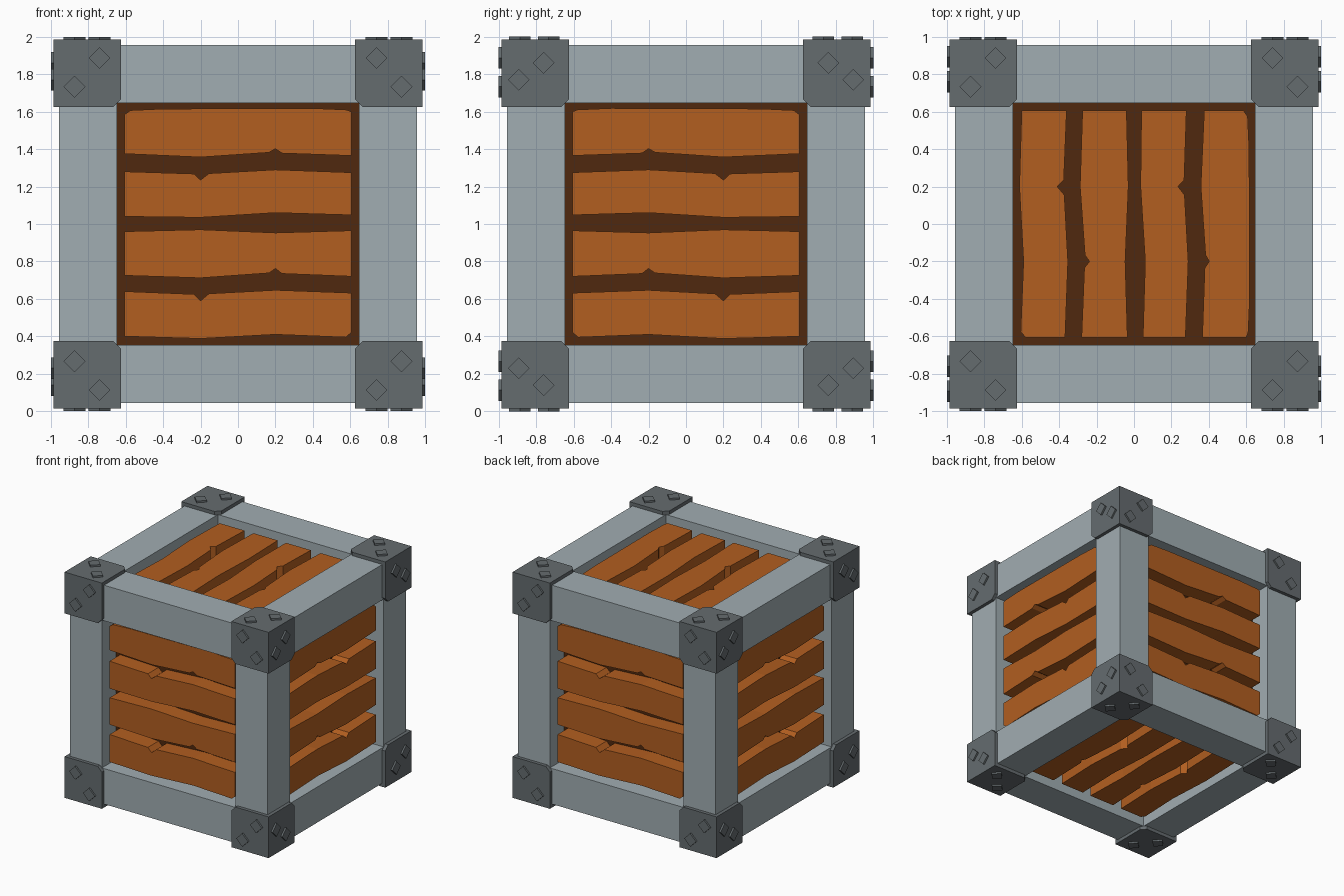
import bpy, bmesh, math
from mathutils import Matrix, Vector

if "Cube" in bpy.data.objects:
    bpy.data.objects.remove(bpy.data.objects["Cube"])

C = Vector((0, 0, 1))  # crate centre


def mat(name, rgb):
    m = bpy.data.materials.new(name)
    m.diffuse_color = (*rgb, 1)
    m.use_nodes = True
    m.node_tree.nodes["Principled BSDF"].inputs["Base Color"].default_value = m.diffuse_color
    return m


WOOD = mat("orange wood", (0.445, 0.112, 0.0144))
DARK = mat("dark wood", (0.08, 0.022, 0.0044))
STEEL = mat("light steel", (0.356, 0.418, 0.445))
IRON = mat("dark iron", (0.13, 0.15, 0.159))


def finish(bm, name, m):
    bmesh.ops.recalc_face_normals(bm, faces=bm.faces)
    me = bpy.data.meshes.new(name)
    bm.to_mesh(me)
    bm.free()
    me.materials.append(m)
    ob = bpy.data.objects.new(name, me)
    ob.location = C
    bpy.context.collection.objects.link(ob)
    return ob


def box(bm, lo, hi):
    lo, hi = Vector(lo), Vector(hi)
    s = hi - lo
    return bmesh.ops.create_cube(
        bm, size=1, matrix=Matrix.Translation((lo + hi) / 2) @ Matrix.Diagonal((*s, 1)))["verts"]


def axis_point(axis, n, a, b):
    p = [a, b]
    p.insert(axis, n)
    return Vector(p)


# Dark inner box behind the planks
bm = bmesh.new()
box(bm, (-0.76,) * 3, (0.76,) * 3)
finish(bm, "inner_box", DARK)

# Twelve frame beams
for axis in range(3):
    for s in (-1, 1):
        for t in (-1, 1):
            bm = bmesh.new()
            box(bm, axis_point(axis, -0.75, s * 0.8 - 0.155, t * 0.8 - 0.155),
                axis_point(axis, 0.75, s * 0.8 + 0.155, t * 0.8 + 0.155))
            finish(bm, "frame_beam_" + "xyz"[axis], STEEL)

# Eight corner blocks with chamfered inner edges, and two diamond bolts per outer face
BOLTS = {0: [(0.76, 0.86), (0.893, 0.77)],
         1: [(0.74, 0.887), (0.873, 0.733)],
         2: [(0.74, 0.887), (0.873, 0.733)]}
for sx in (-1, 1):
    for sy in (-1, 1):
        for sz in (-1, 1):
            flip = Matrix.Diagonal((sx, sy, sz))
            bm = bmesh.new()
            vs = box(bm, (0.625,) * 3, (0.985,) * 3)
            inner = min(vs, key=lambda v: sum(v.co))
            bmesh.ops.bevel(bm, geom=list(inner.link_edges), offset=0.04,
                            segments=1, affect='EDGES')
            for v in bm.verts:
                v.co = flip @ v.co
            finish(bm, "corner_block", IRON)

            bm = bmesh.new()
            r = 0.058
            for axis, spots in BOLTS.items():
                for a, b in spots:
                    rings = [[bm.verts.new(flip @ axis_point(axis, n, a + da, b + db))
                              for da, db in ((r, 0), (0, r), (-r, 0), (0, -r))]
                             for n in (0.975, 1.0)]
                    bm.faces.new(rings[0])
                    bm.faces.new(rings[1])
                    for i in range(4):
                        j = (i + 1) % 4
                        bm.faces.new((rings[0][i], rings[0][j], rings[1][j], rings[1][i]))
            finish(bm, "corner_bolts", IRON)

# Plank outlines (along, across): wavy edges with small V nicks
PLANKS = [
    [(-.605, .585), (-.575, .607), (-.4, .615), (.4, .618), (.58, .61), (.605, .6),
     (.605, .365), (.235, .378), (.2, .402), (.165, .382), (-.2, .357), (-.605, .375)],
    [(-.605, .28), (-.235, .268), (-.2, .235), (-.155, .27), (.2, .29), (.605, .275),
     (.605, .048), (.2, .06), (-.2, .035), (-.605, .04)],
    [(-.605, -.04), (-.2, -.03), (.2, -.047), (.605, -.035),
     (.605, -.28), (.235, -.265), (.2, -.238), (.165, -.262), (-.2, -.288), (-.605, -.275)],
    [(-.605, -.36), (-.235, -.375), (-.2, -.41), (-.155, -.372), (.2, -.353), (.605, -.368),
     (.605, -.58), (.575, -.605), (.2, -.59), (-.2, -.612), (-.605, -.6)],
]
X, Y, Z = Vector((1, 0, 0)), Vector((0, 1, 0)), Vector((0, 0, 1))
SIDES = {"front": (X, Z, -Y), "back": (-X, Z, Y), "right": (-Y, Z, X),
         "left": (Y, Z, -X), "top": (-Y, X, Z), "bottom": (-Y, X, -Z)}
for side, (u, v, n) in SIDES.items():
    for k, outline in enumerate(PLANKS):
        bm = bmesh.new()
        back, front = [[bm.verts.new(u * a + v * b + n * d) for a, b in outline]
                       for d in (0.74, 0.907)]
        bm.faces.new(back)
        bm.faces.new(front)
        for i in range(len(outline)):
            j = (i + 1) % len(outline)
            bm.faces.new((back[i], back[j], front[j], front[i]))
        finish(bm, f"{side}_plank_{k + 1}", WOOD)
